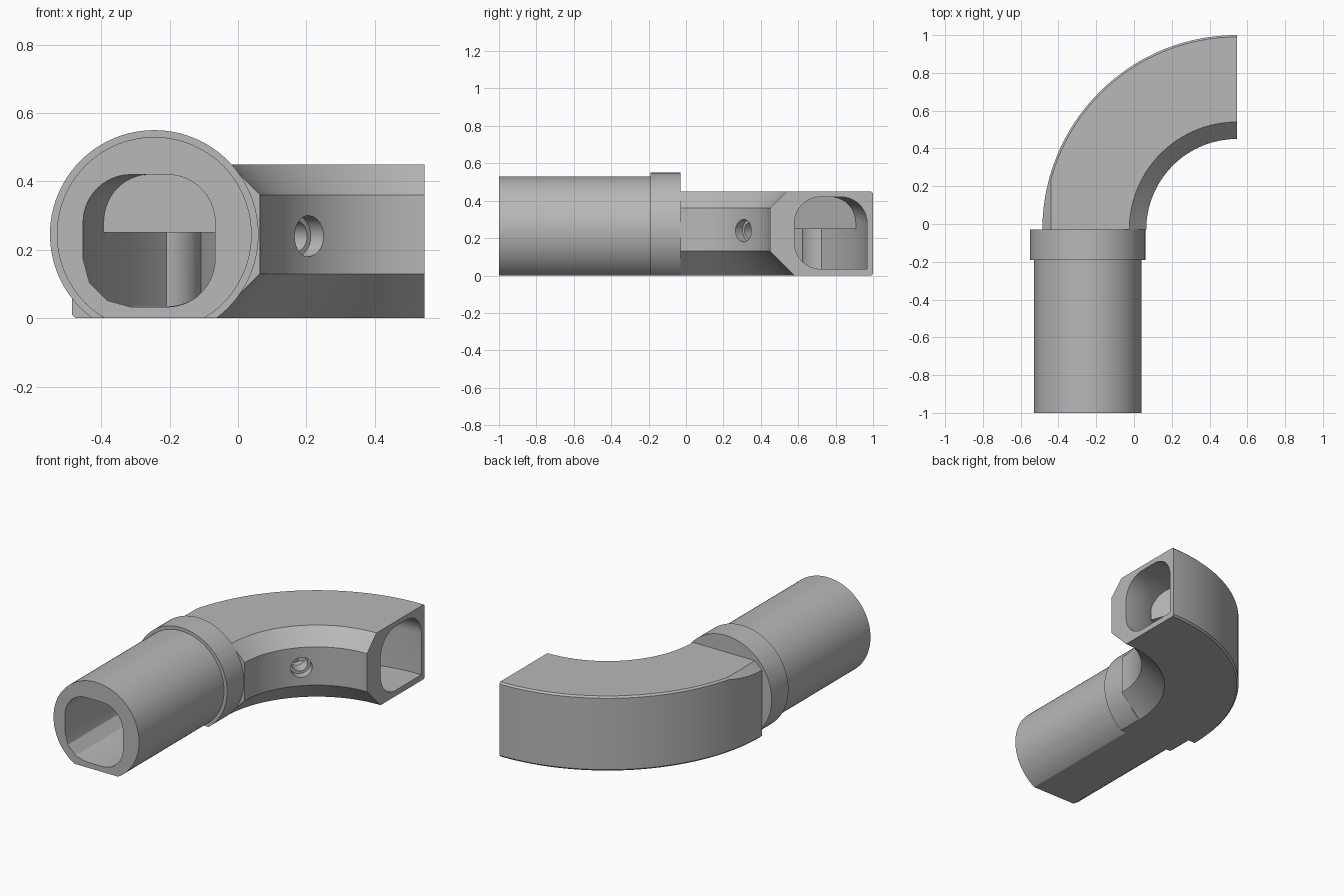
import bpy, bmesh
from math import sin, cos, pi, radians

cube = bpy.data.objects.get("Cube")
if cube:
    bpy.data.objects.remove(cube, do_unlink=True)

CX, CY = 0.545, -0.03      # centre of the bend
TX, TZ = -0.245, 0.245     # axis of the straight tube

grey = bpy.data.materials.new("plain grey")
grey.use_nodes = True
grey.diffuse_color = (0.48, 0.48, 0.48, 1)
grey.node_tree.nodes["Principled BSDF"].inputs["Base Color"].default_value = (0.48, 0.48, 0.48, 1)


def loft(name, rings):
    """Closed solid through equal rings of points."""
    bm = bmesh.new()
    loops = [[bm.verts.new(p) for p in ring] for ring in rings]
    n = len(loops[0])
    for a, b in zip(loops, loops[1:]):
        for i in range(n):
            j = (i + 1) % n
            bm.faces.new((a[i], a[j], b[j], b[i]))
    bm.faces.new(loops[0])
    bm.faces.new(loops[-1])
    bmesh.ops.recalc_face_normals(bm, faces=bm.faces)
    me = bpy.data.meshes.new(name)
    bm.to_mesh(me)
    bm.free()
    me.materials.append(grey)
    ob = bpy.data.objects.new(name, me)
    bpy.context.collection.objects.link(ob)
    return ob


def bend(name, profile, start, end, steps):
    """Sweep an (r, z) profile around the bend centre, angles in degrees."""
    angles = [radians(start + (end - start) * i / steps) for i in range(steps + 1)]
    return loft(name, [[(CX - r * cos(t), CY + r * sin(t), z) for r, z in profile]
                       for t in angles])


def straight(name, profile, y0, y1):
    """Extrude an (x, z) profile along y."""
    return loft(name, [[(x, y, z) for x, z in profile] for y in (y0, y1)])


def circle(cx, cz, r, n=96):
    return [(cx + r * cos(2 * pi * i / n), cz + r * sin(2 * pi * i / n)) for i in range(n)]


def rounded(x0, x1, z0, z1, corners):
    """Rectangle with (radius, segments) corners from lower left, anticlockwise."""
    pts = []
    signs = ((-1, -1), (1, -1), (1, 1), (-1, 1))
    for k, ((sx, sz), (r, n)) in enumerate(zip(signs, corners)):
        x = x0 + r if sx < 0 else x1 - r
        z = z0 + r if sz < 0 else z1 - r
        if r == 0:
            pts.append((x, z))
            continue
        for i in range(n + 1):
            t = pi + (k + i / n) * pi / 2
            pts.append((x + r * cos(t), z + r * sin(t)))
    return pts


def boolean(ob, tool, op, keep=False):
    mod = ob.modifiers.new("cut", "BOOLEAN")
    mod.object, mod.operation, mod.solver = tool, op, "EXACT"
    bpy.ops.object.select_all(action="DESELECT")
    bpy.context.view_layer.objects.active = ob
    ob.select_set(True)
    bpy.ops.object.modifier_apply(modifier=mod.name)
    if not keep:
        bpy.data.objects.remove(tool, do_unlink=True)


def radial_rod(name, radius, r0, r1):
    """Cylinder pointing outward from the bend centre at 45 degrees."""
    s = cos(pi / 4)
    ring = circle(0, 0.24, radius, 40)
    return loft(name, [[(CX - r * s + u * s, CY + r * s + u * s, z) for u, z in ring]
                       for r in (r0, r1)])


# Bend body with chamfered inner edges
body = bend("elbow_pipe", [(0.61, 0), (1.02, 0), (1.03, 0.01), (1.03, 0.44), (1.02, 0.45),
                           (0.57, 0.45), (0.48, 0.36), (0.48, 0.13)], 0, 90, 90)
boolean(body, straight("chamfer_cutter", [(-0.44, 0.45), (-0.44, 0.6), (-0.6, 0.6), (-0.6, 0.29)],
                       -0.2, 0.5), "DIFFERENCE")

# Straight tube and collar, flattened underneath
sleeve = straight("tube", circle(TX, TZ, 0.285), -1, -0.1)
boolean(sleeve, straight("collar", circle(TX, TZ, 0.305), -0.19, CY), "UNION")
boolean(sleeve, straight("floor_cutter", [(-1, -0.5), (1, -0.5), (1, 0), (-1, 0)], -2, 2),
        "DIFFERENCE")
boolean(body, sleeve, "UNION")

# Bore and top window, both leaving a rounded boss on the outer wall
soft = (0.14, 14)
bore = bend("bore_cutter", rounded(0.61, 0.998, 0.035, 0.42, [soft, (0, 1), soft, soft]), 0, 92, 92)
window = bend("window_cutter", [(0.615, 0.25), (1.003, 0.25), (1.003, 0.7), (0.615, 0.7)], 20, 70, 50)
s = cos(pi / 4)
boss_ring = circle(CX - 1.085 * s, CY + 1.085 * s, 0.115)
boss = loft("boss", [[(x, y, z) for x, y in boss_ring] for z in (-0.2, 0.9)])
boolean(bore, boss, "DIFFERENCE", keep=True)
boolean(window, boss, "DIFFERENCE")
boolean(body, bore, "DIFFERENCE")
boolean(body, window, "DIFFERENCE")
boolean(body, straight("tube_bore_cutter",
                       rounded(-0.453, -0.067, 0.033, 0.42, [(0.14, 3), soft, soft, soft]),
                       -1.2, 0), "DIFFERENCE")

# Stepped screw hole through the inner wall
boolean(body, radial_rod("counterbore_cutter", 0.06, 0.4, 0.53), "DIFFERENCE")
boolean(body, radial_rod("hole_cutter", 0.045, 0.4, 0.7), "DIFFERENCE")

bpy.ops.object.select_all(action="DESELECT")
bpy.context.view_layer.objects.active = body
body.select_set(True)
bpy.ops.object.shade_smooth_by_angle(angle=radians(25))
